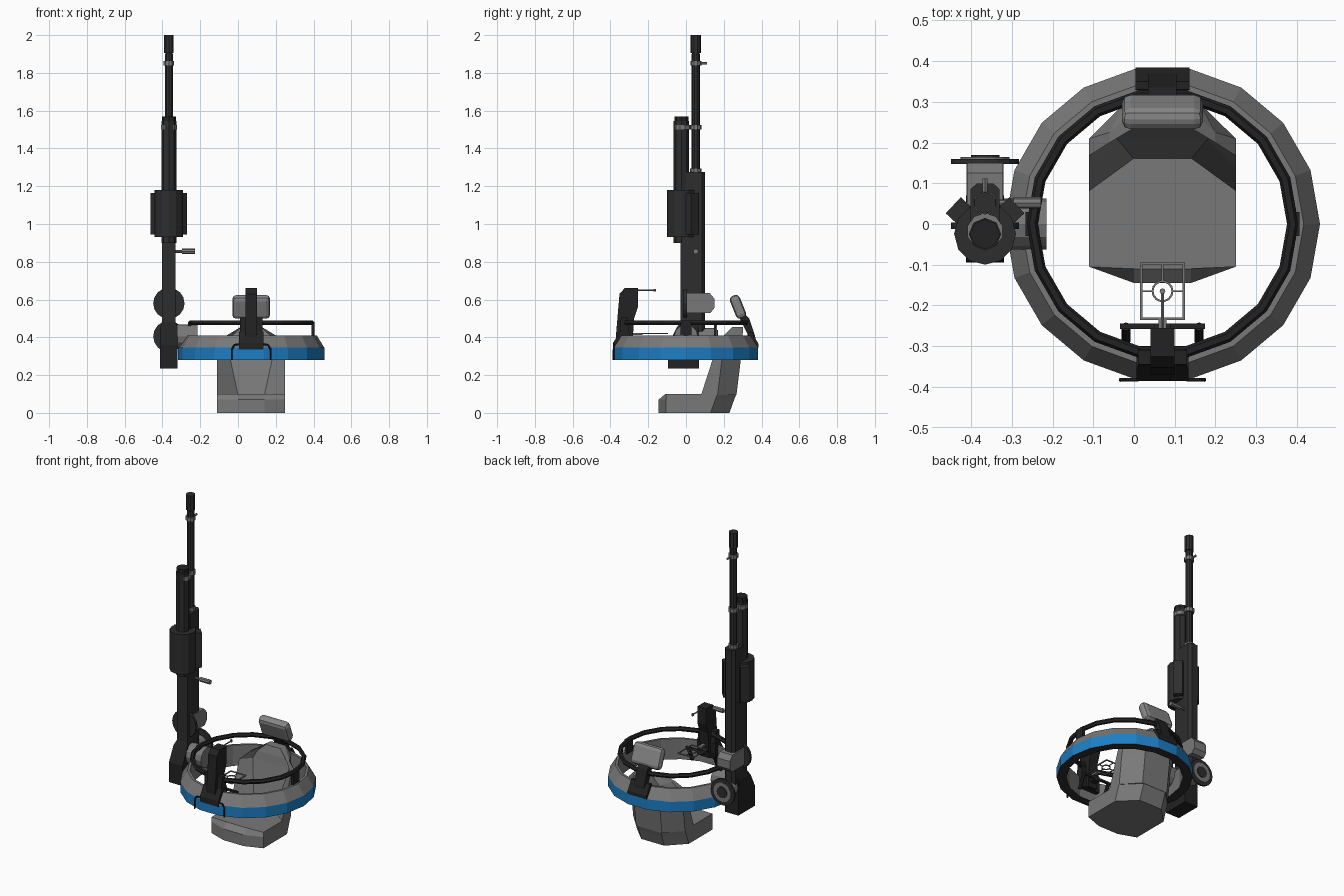
import bpy, bmesh, math
from mathutils import Vector, Matrix

if "Cube" in bpy.data.objects:
    bpy.data.objects.remove(bpy.data.objects["Cube"])

def mat(name, c):
    m = bpy.data.materials.new(name)
    m.diffuse_color = (*c, 1)
    m.use_nodes = True
    m.node_tree.nodes["Principled BSDF"].inputs["Base Color"].default_value = m.diffuse_color
    return m

GRAY = mat("mid gray", (0.19, 0.19, 0.19))
LIGHT = mat("light gray", (0.24, 0.24, 0.24))
DARK = mat("gunmetal", (0.026, 0.026, 0.027))
BLACK = mat("black", (0.016, 0.016, 0.017))
BLUE = mat("blue", (0.012, 0.21, 0.56))
CX, GX = 0.07, -0.366          # ring centre, gun centre

def finish(name, bm, *mats, bevel=0):
    bmesh.ops.recalc_face_normals(bm, faces=bm.faces)
    me = bpy.data.meshes.new(name)
    bm.to_mesh(me); bm.free()
    for m in mats:
        me.materials.append(m)
    ob = bpy.data.objects.new(name, me)
    bpy.context.collection.objects.link(ob)
    if bevel:
        b = ob.modifiers.new("bevel", 'BEVEL')
        b.width, b.segments = bevel, 2
    return ob

def box(name, x0, x1, y0, y1, z0, z1, m, rot=None, bevel=0):
    bm = bmesh.new()
    bmesh.ops.create_cube(bm, size=1)
    M = Matrix.Translation(((x0+x1)/2, (y0+y1)/2, (z0+z1)/2))
    if rot:
        M = M @ rot
    bm.transform(M @ Matrix.Diagonal((x1-x0, y1-y0, z1-z0, 1)))
    return finish(name, bm, m, bevel=bevel)

def rod(name, a, b, r, m, n=10, r2=None):
    a, b = Vector(a), Vector(b)
    bm = bmesh.new()
    bmesh.ops.create_cone(bm, cap_ends=True, segments=n, radius1=r, radius2=r if r2 is None else r2, depth=(b-a).length)
    q = (b-a).to_track_quat('Z', 'Y').to_matrix().to_4x4()
    bm.transform(Matrix.Translation((a+b)/2) @ q)
    return finish(name, bm, m)

def loft(name, rings, m, closed=False):
    # skin between point loops; capped, or joined end to end when closed
    bm = bmesh.new()
    R = [[bm.verts.new(p) for p in r] for r in rings]
    n = len(R[0])
    for k in range(len(R) if closed else len(R)-1):
        A, B = R[k], R[(k+1) % len(R)]
        for i in range(n):
            j = (i+1) % n
            bm.faces.new((A[i], A[j], B[j], B[i]))
    if not closed:
        bm.faces.new(R[0]); bm.faces.new(R[-1])
    mats = m if isinstance(m, (list, tuple)) else [m]
    return finish(name, bm, *mats)

def side_prism(name, yz, x0, x1, m):
    return loft(name, [[(x, y, z) for y, z in yz] for x in (x0, x1)], m)

def circle(r, z, n=18):
    return [(CX + r*math.cos(2*math.pi*i/n), r*math.sin(2*math.pi*i/n), z) for i in range(n)]

# turret ring: gray body, blue outer band, dark underside
ring = loft("turret_ring", [circle(r, z) for r, z in
            ((.387, .28), (.387, .345), (.347, .41), (.332, .41), (.332, .28))], [GRAY, BLUE, DARK], True)
for f in ring.data.polygons:
    c = f.center
    if f.normal.z < -.9:
        f.material_index = 2
    elif abs(f.normal.z) < .1 and math.hypot(c.x-CX, c.y) > .36:
        f.material_index = 1

# hand rail and posts
rail = []
for k in range(6):
    a = 2*math.pi*k/6
    rail.append(circle(.32 + .014*math.cos(a), .477 + .014*math.sin(a)))
loft("hand_rail", rail, BLACK, True)
for k, s in (("right", 1), ("left", -1)):
    x = CX + s*.327
    box(k + "_rail_post", x-.009, x+.009, -.03, .03, .39, .48, BLACK)

# bucket seat
def sym(half):
    return [(CX-x, y) for x, y in half] + [(CX+x, y) for x, y in reversed(half)]
def pan(front, side, grow):
    return sym([(.07, front), (.18, side), (.18, .13+grow), (.08, .23+grow)])
loft("seat_pan", [[(x, y, z) for x, y in pan(*p)] for z, p in
     ((0, (-.145, -.105, 0)), (.07, (-.145, -.105, .025)), (.1, (-.11, -.105, .037)))], GRAY)
back = []
for z, w, wi, fs, fm, bs, bmid in ((.095, .18, .07, .08, .16, .167, .267), (.28, .18, .11, .14, .207, .19, .29),
                                   (.36, .18, .125, .168, .226, .21, .298), (.41, .13, .10, .2, .235, .225, .30),
                                   (.455, .055, .05, .245, .25, .29, .302)):
    back.append([(x, y, z) for x, y in sym([(wi, fm), (w, fs), (w, bs), (min(.09, w-.005), bmid)])])
loft("seat_back", back, GRAY)

# headrest and its bracket
box("headrest", CX-.1, CX+.1, .247, .303, .496, .626, LIGHT, Matrix.Rotation(.38, 4, 'X'), .022)
side_prism("headrest_bracket", [(.375, .36), (.335, .36), (.325, .42), (.28, .51), (.3, .535), (.335, .5), (.365, .41)],
           CX-.035, CX+.035, BLACK)
side_prism("rear_clamp", [(.384, .345), (.384, .365), (.35, .425), (.33, .425), (.325, .345)], CX-.066, CX+.066, BLACK)

# front control column with clamp and cables
side_prism("front_clamp", [(-.386, .335), (-.386, .37), (-.35, .43), (-.3, .43), (-.3, .335)], CX-.064, CX+.064, BLACK)
side_prism("column_shoulder", [(-.35, .42), (-.345, .505), (-.31, .505), (-.3, .42)], CX-.06, CX+.06, BLACK)
side_prism("control_column", [(-.37, .34), (-.37, .42), (-.352, .63), (-.325, .66), (-.255, .66), (-.255, .56),
                              (-.275, .5), (-.285, .34)], CX-.03, CX+.03, BLACK)
for k, s in (("right", 1), ("left", -1)):
    pts = [(CX+s*.06, -.383, .365), (CX+s*.09, -.383, .36), (CX+s*.103, -.383, .335), (CX+s*.103, -.383, .28)]
    for i in range(3):
        rod(f"{k}_cable_{i}", pts[i], pts[i+1], .005, BLACK, 6)
    # control handles
    rod(k + "_grip", (CX+s*.09, -.252, .385), (CX+s*.09, -.29, .30), .011, BLACK, 8)
box("handle_bar", CX-.105, CX+.105, -.258, -.245, .38, .393, BLACK)
box("handle_stem", CX-.02, CX+.02, -.3, -.245, .37, .40, BLACK)

# sight: square frame, ring, cross wires, bead arm
SY, SZ = -.165, .42
for s in (-1, 1):
    box("sight_side", CX+s*.052-.003, CX+s*.052+.003, SY-.07, SY+.07, SZ-.003, SZ+.003, GRAY)
    box("sight_end", CX-.055, CX+.055, SY+s*.068-.003, SY+s*.068+.003, SZ-.003, SZ+.003, GRAY)
    box("sight_wire_x", *sorted((CX+s*.025, CX+s*.052)), SY-.002, SY+.002, SZ-.002, SZ+.002, GRAY)
    box("sight_wire_y", CX-.002, CX+.002, *sorted((SY+s*.025, SY+s*.068)), SZ-.002, SZ+.002, GRAY)
loft("sight_ring", [[(CX+(x-CX)*1, y+SY, z) for x, y, z in circle(r, h, 14)] for r, h in
     ((.027, SZ-.003), (.027, SZ+.003), (.022, SZ+.003), (.022, SZ-.003))], GRAY, True)
box("sight_arm", CX-.01, CX+.01, -.285, SY-.065, SZ-.008, SZ+.004, GRAY)
rod("bead_arm", (CX, -.26, .65), (CX, SY, .65), .004, GRAY, 6)
rod("bead", (CX, SY, .643), (CX, SY, .657), .007, GRAY, 8)

# gun body
loft("receiver", [[(GX+x, y, z) for x, y in ((-.036, -.03), (.036, -.03), (.036, .085), (.02, .1), (-.02, .1), (-.036, .085))]
                  for z in (.42, .95)], DARK)
loft("upper_receiver", [[(GX+x, y, z) for x, y in ((-.036, .0), (.036, .0), (.036, .085), (.02, .1), (-.02, .1), (-.036, .085))]
                        for z in (.95, 1.262, 1.275)], DARK)
loft("gun_base", [[(GX+x*w, y0 if y < 0 else .07, z) for x, y in ((-1, -1), (1, -1), (1, 1), (-1, 1))]
                  for z, w, y0 in ((.235, .047, -.095), (.36, .047, -.095), (.45, .047, -.05), (.48, .036, -.03))], BLACK)

# barrel and fittings
B = .052
def barrel(name, z0, z1, r, m, n=10, y=B):
    rod(name, (GX, y, z0), (GX, y, z1), r, m, n)
barrel("barrel", 1.2, 1.9, .022, DARK)
barrel("barrel_collar", 1.27, 1.295, .03, GRAY)
barrel("muzzle_neck", 1.87, 1.91, .019, DARK)
barrel("muzzle", 1.905, 2.0, .027, DARK)
barrel("front_sight_band", 1.84, 1.862, .029, GRAY)
rod("front_sight", (GX, B, 1.851), (GX, .112, 1.851), .007, GRAY, 6)

# recuperator tube, shared band, drum with lugs
barrel("upper_tube", .9, 1.545, .04, DARK, 8, -.025)
barrel("tube_cap", 1.54, 1.57, .037, BLACK, 8, -.025)
barrel("tube_band", 1.5, 1.525, .045, GRAY, 10, -.018)
barrel("barrel_band", 1.5, 1.525, .03, GRAY, 10)
barrel("drum", .93, 1.18, .076, DARK, 12, -.024)
for k, s in (("right", 1), ("left", -1)):
    x = GX + s*.062
    box(k + "_drum_lug", x-.022, x+.022, .004, .058, .945, 1.165, DARK, Matrix.Rotation(s*.75, 4, 'Z'))

# charging handle
rod("charging_shaft", (GX+.03, .052, .855), (GX+.08, .052, .855), .008, GRAY, 8)
rod("charging_handle", (GX+.07, .052, .855), (GX+.138, .052, .855), .014, GRAY, 8)

# upper pivot: disc and pointed housing
rod("upper_disc", (GX, -.012, .58), (GX, .004, .58), .083, DARK, 16)
side_prism("upper_housing", [(-.01, .53), (.13, .53), (.15, .555), (.15, .605), (.125, .635), (-.01, .635)],
           GX-.044, GX+.044, GRAY)
# lower pivot: disc with raised hubs, housing, trunnion to ring
rod("lower_disc", (GX, .148, .405), (GX, .16, .405), .083, DARK, 16)
rod("lower_disc_rim", (GX, .155, .405), (GX, .164, .405), .06, GRAY, 16)
rod("lower_disc_hub", (GX, .16, .405), (GX, .169, .405), .035, DARK, 12)
rod("lower_housing", (GX, .05, .405), (GX, .15, .405), .045, GRAY, 12)
rod("trunnion", (GX+.03, 0, .405), (-.215, 0, .405), .063, GRAY, 12)
